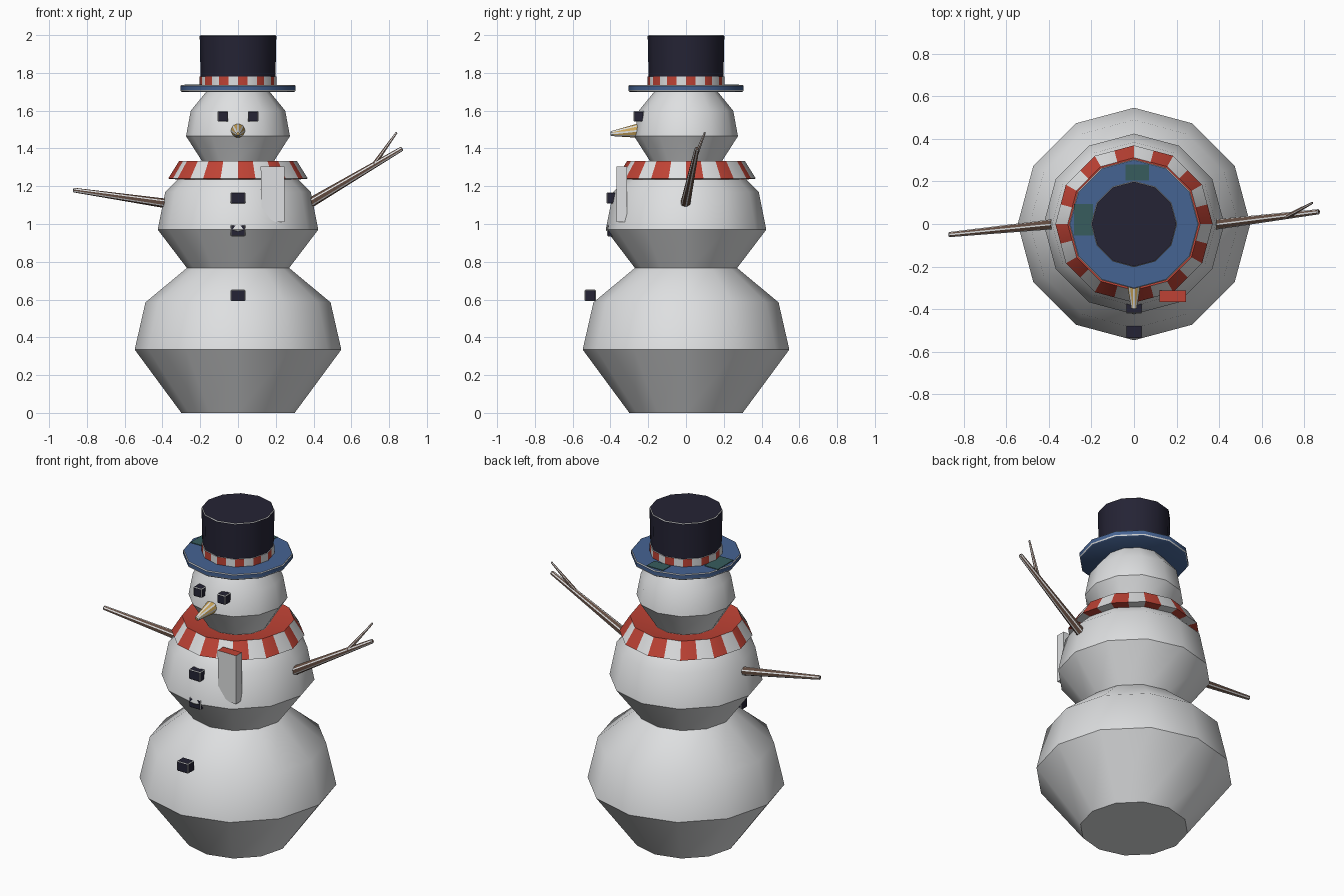
import bpy, bmesh
from math import sin, cos, pi, radians
from mathutils import Vector

default = bpy.data.objects.get("Cube")
if default:
    bpy.data.objects.remove(default, do_unlink=True)


def material(name, rgb):
    m = bpy.data.materials.new(name)
    m.use_nodes = True
    m.diffuse_color = (*rgb, 1)
    m.node_tree.nodes["Principled BSDF"].inputs["Base Color"].default_value = (*rgb, 1)
    return m


SNOW = material("snow white", (0.73, 0.74, 0.75))
COAL = material("coal navy", (0.018, 0.017, 0.035))
BLUE = material("brim blue", (0.06, 0.125, 0.29))
RED = material("stripe red", (0.52, 0.055, 0.035))
BROWN = material("bark brown", (0.12, 0.07, 0.05))
GOLD = material("nose gold", (0.6, 0.38, 0.1))
TEAL = material("patch teal", (0.038, 0.107, 0.11))


def finish(name, bm, mats, smooth=None, edge=0):
    """Turn a bmesh into an object; edge adds a narrow bevel in the second material."""
    bmesh.ops.recalc_face_normals(bm, faces=bm.faces)
    mesh = bpy.data.meshes.new(name)
    bm.to_mesh(mesh)
    bm.free()
    for m in mats:
        mesh.materials.append(m)
    if smooth:
        mesh.shade_smooth()
        mesh.set_sharp_from_angle(angle=radians(smooth))
    ob = bpy.data.objects.new(name, mesh)
    bpy.context.collection.objects.link(ob)
    if edge:
        bev = ob.modifiers.new("edge", "BEVEL")
        bev.width, bev.segments = edge, 1
        bev.limit_method, bev.angle_limit = "ANGLE", radians(40)
        bev.material = 1
    return ob


def lathe(name, profile, mats, split=1, rule=None, edge=0):
    """Twelve-sided turned part; split divides each side, rule(band, segment) picks a colour."""
    bm = bmesh.new()
    n = 12 * split
    rings = []
    for r, z in profile:
        corners = [Vector((r * cos(k * pi / 6), r * sin(k * pi / 6), z)) for k in range(12)]
        rings.append([bm.verts.new(corners[i // split].lerp(
            corners[(i // split + 1) % 12], i % split / split)) for i in range(n)])
    for b, (low, high) in enumerate(zip(rings, rings[1:])):
        for i in range(n):
            j = (i + 1) % n
            f = bm.faces.new((low[i], low[j], high[j], high[i]))
            f.material_index = rule(b, i) if rule else 0
    bm.faces.new(rings[0])
    bm.faces.new(rings[-1])
    return finish(name, bm, mats, 40, edge)


def box(name, centre, size, mats, edge=0):
    bm = bmesh.new()
    bmesh.ops.create_cube(bm, size=1)
    for v in bm.verts:
        v.co = Vector(centre) + v.co * Vector(size)
    return finish(name, bm, mats, edge=edge)


def rod(name, start, end, r1, r2, sides, mats, edge):
    """Tapered rod between two points."""
    a, b = Vector(start), Vector(end)
    bm = bmesh.new()
    bmesh.ops.create_cone(bm, cap_ends=True, segments=sides, radius1=r1, radius2=r2,
                          depth=(b - a).length)
    turn = (b - a).to_track_quat("Z", "Y")
    for v in bm.verts:
        v.co = (a + b) / 2 + turn @ v.co
    return finish(name, bm, mats, edge=edge)


# Three snowballs
lathe("lower_body", [(0.30, 0), (0.547, 0.335), (0.49, 0.585), (0.27, 0.768)], [SNOW])
lathe("middle_body", [(0.25, 0.74), (0.425, 0.97), (0.385, 1.17), (0.3, 1.255)], [SNOW])
lathe("head", [(0.16, 1.28), (0.195, 1.34), (0.275, 1.465), (0.25, 1.6), (0.16, 1.71)], [SNOW])

# Striped scarf with a hanging tail
lathe("scarf", [(0.31, 1.235), (0.37, 1.24), (0.312, 1.333), (0.18, 1.31)], [SNOW, RED], 2,
      lambda band, i: 1 if band == 2 or i % 2 == 0 else 0)
bm = bmesh.new()
outline = [(0.12, 1.305), (0.245, 1.305), (0.245, 1.01), (0.2, 1.01), (0.125, 1.045)]
front = bm.faces.new([bm.verts.new((x, -0.368, z)) for x, z in outline])
pushed = bmesh.ops.extrude_face_region(bm, geom=[front], use_keep_orig=True)
for v in pushed["geom"]:
    if isinstance(v, bmesh.types.BMVert):
        v.co.y += 0.055
bmesh.ops.recalc_face_normals(bm, faces=bm.faces)
for f in bm.faces:
    f.material_index = 1 if f.normal.z > 0.9 else 0
finish("scarf_tail", bm, [SNOW, RED])

# Top hat
lathe("hat_brim", [(0.295, 1.698), (0.305, 1.705), (0.305, 1.735)], [BLUE, SNOW], edge=0.004)
lathe("hat_band", [(0.203, 1.73), (0.203, 1.782)], [SNOW, RED], 2,
      lambda band, i: 1 - i % 2)
lathe("hat_crown", [(0.198, 1.775), (0.203, 2.0)], [COAL, SNOW], edge=0.004)
box("brim_patch_back", (0.015, 0.242, 1.736), (0.11, 0.075, 0.006), [TEAL])
box("brim_patch_right", (-0.237, 0.02, 1.736), (0.09, 0.15, 0.006), [TEAL])

# Coal eyes and buttons
for side, x in (("left", 0.08), ("right", -0.08)):
    box(side + "_eye", (x, -0.25, 1.57), (0.056, 0.055, 0.056), [COAL, SNOW], 0.004)
for part, y, z in (("top", -0.39, 1.138), ("middle", -0.387, 0.965), ("bottom", -0.507, 0.622)):
    box(part + "_button", (0, y, z), (0.077, 0.06, 0.06), [COAL, SNOW], 0.004)

# Carrot nose
rod("nose", (0, -0.24, 1.495), (0, -0.4, 1.478), 0.042, 0.014, 8, [GOLD, SNOW], 0.005)

# Twig arms
BARK = [BROWN, SNOW]
rod("left_arm", (0.32, -0.01, 1.075), (0.87, 0.058, 1.4), 0.03, 0.014, 6, BARK, 0.004)
rod("left_twig", (0.72, 0.035, 1.315), (0.84, 0.1, 1.485), 0.013, 0.006, 6, BARK, 0.002)
rod("right_arm", (-0.32, 0.005, 1.1), (-0.872, -0.05, 1.18), 0.029, 0.014, 6, BARK, 0.004)
